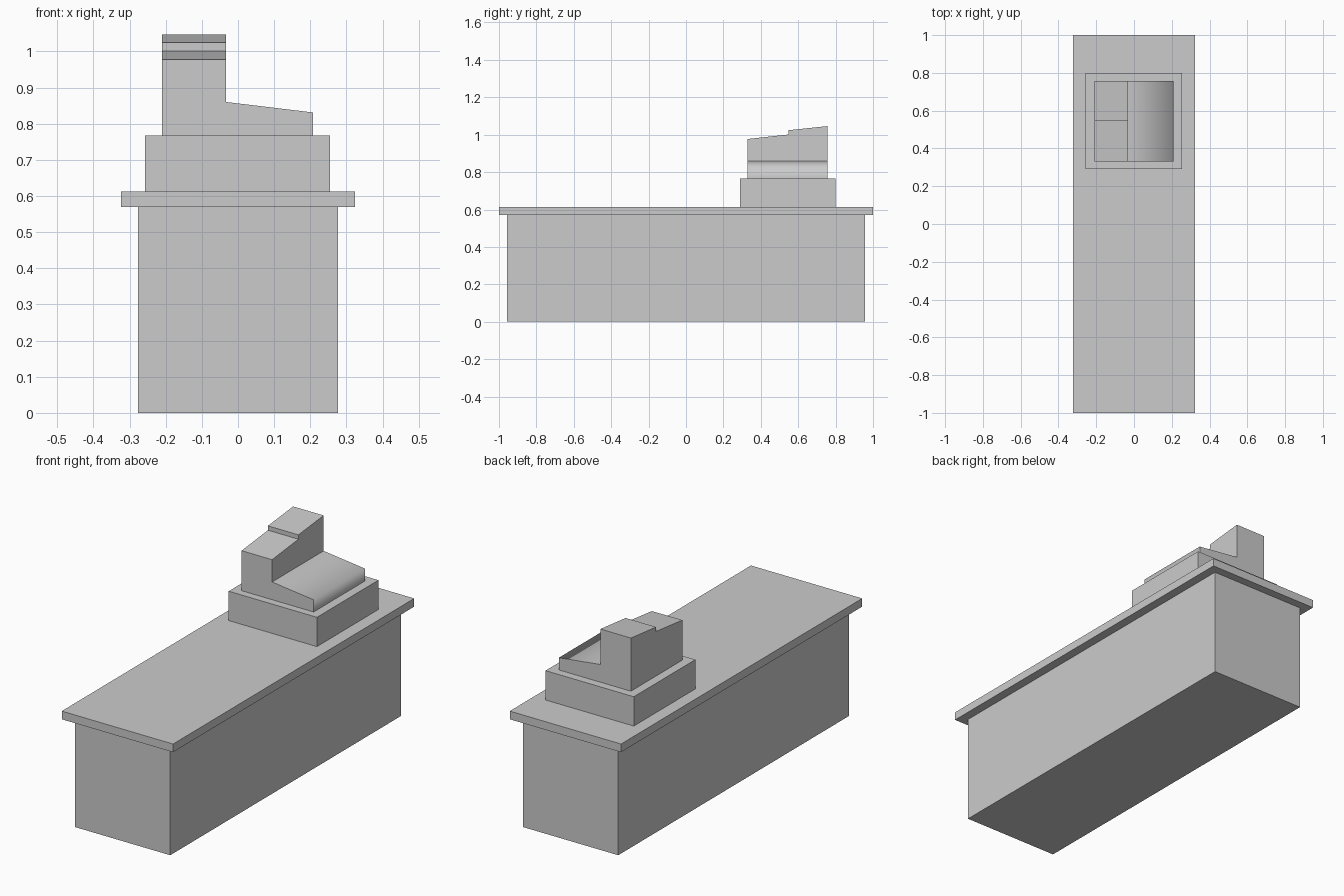
import bpy
import bmesh
from mathutils import Vector

if "Cube" in bpy.data.objects:
    bpy.data.objects.remove(bpy.data.objects["Cube"])


def prism(name, profile, extrude):
    """Extrude a closed 3D outline along a vector."""
    bm = bmesh.new()
    face = bm.faces.new([bm.verts.new(p) for p in profile])
    result = bmesh.ops.extrude_face_region(bm, geom=[face], use_keep_orig=True)
    verts = [g for g in result["geom"] if isinstance(g, bmesh.types.BMVert)]
    bmesh.ops.translate(bm, vec=Vector(extrude), verts=verts)
    bmesh.ops.recalc_face_normals(bm, faces=bm.faces)
    mesh = bpy.data.meshes.new(name)
    bm.to_mesh(mesh)
    bm.free()
    obj = bpy.data.objects.new(name, mesh)
    bpy.context.collection.objects.link(obj)
    return obj


def box(name, x, y, z):
    outline = [(x[0], y[0], z[0]), (x[1], y[0], z[0]),
               (x[1], y[1], z[0]), (x[0], y[1], z[0])]
    return prism(name, outline, (0, 0, z[1] - z[0]))


# Counter body and overhanging top
box("counter_body", (-0.276, 0.276), (-0.956, 0.956), (0, 0.57))
box("counter_top", (-0.323, 0.323), (-1, 1), (0.57, 0.613))

# Register drawer
box("register_drawer", (-0.257, 0.255), (0.29, 0.80), (0.613, 0.767))

# Register tower with a stepped, sloping top
y0, y1, step = 0.33, 0.757, 0.548
tower = [(y0, 0.767), (y1, 0.767), (y1, 1.046),
         (step, 1.024), (step, 1.001), (y0, 0.977)]
prism("register_tower", [(-0.21, y, z) for y, z in tower], (0.177, 0, 0))

# Sloping keypad beside the tower
pad = [(-0.033, 0.767), (0.208, 0.767), (0.208, 0.831), (-0.033, 0.86)]
keypad = prism("register_keypad", [(x, y0, z) for x, z in pad], (0, y1 - y0, 0))

# Soft shading over the keypad's outer edge only
bm = bmesh.new()
bm.from_mesh(keypad.data)
for f in bm.faces:
    f.smooth = f.normal.x > 0.05
for e in bm.edges:
    e.smooth = all(f.smooth for f in e.link_faces)
bm.to_mesh(keypad.data)
bm.free()
